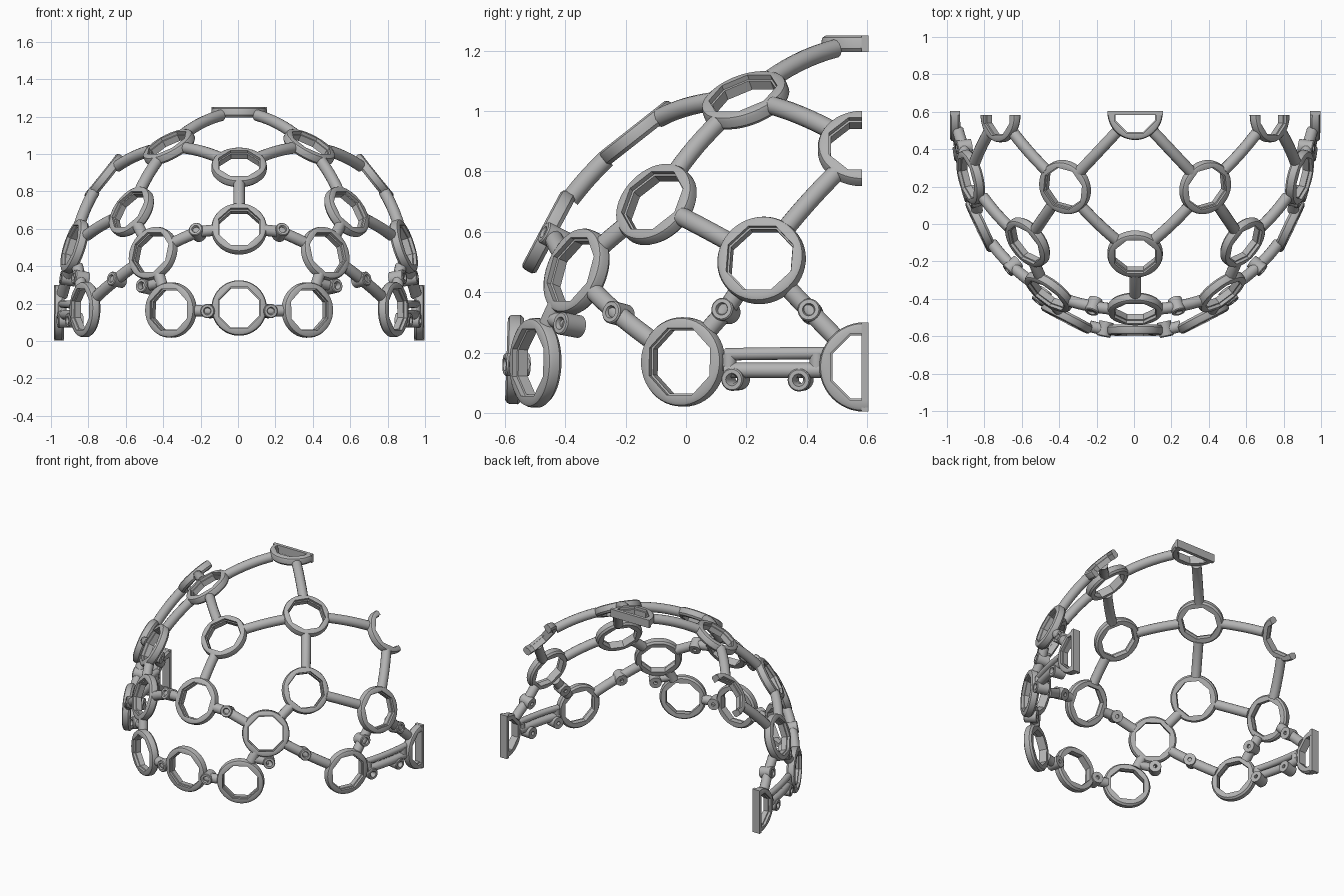
import bpy, bmesh, math
from mathutils import Vector, Matrix

if "Cube" in bpy.data.objects:
    bpy.data.objects.remove(bpy.data.objects["Cube"], do_unlink=True)

grey = bpy.data.materials.new("mid grey plastic")
grey.use_nodes = True
grey.diffuse_color = (0.45, 0.45, 0.45, 1)
grey.node_tree.nodes["Principled BSDF"].inputs["Base Color"].default_value = grey.diffuse_color

# Head-shaped shell that all parts follow
MID = Vector((0.006, 0.6, 0.145))
RAD = Vector((0.96, 1.2, 1.08))
RING_R = 0.148
HALF_T = 0.027
BACK = 0.604


def place(p, side=1):
    return Vector((MID.x + p[0] * side, p[1], p[2]))


def level(p):
    return Vector([(p[i] - MID[i]) / RAD[i] for i in range(3)]).length


def on_shell(p, k=0.985):
    return MID + (p - MID) * (k / level(p))


def normal(p):
    return Vector([(p[i] - MID[i]) / RAD[i] ** 2 for i in range(3)]).normalized()


def frame(p):
    n = normal(p)
    u = Vector((0, 0, 1)).cross(n)
    u = u.normalized() if u.length > 0.05 else Vector((1, 0, 0))
    m = Matrix((u, n.cross(u), n)).transposed().to_4x4()
    m.translation = p
    return m


def finish(name, bm):
    bmesh.ops.recalc_face_normals(bm, faces=bm.faces)
    for f in bm.faces:
        f.smooth = True
    for e in bm.edges:
        e.smooth = len(e.link_faces) == 2 and e.calc_face_angle(0) < math.radians(35)
    mesh = bpy.data.meshes.new(name)
    bm.to_mesh(mesh)
    bm.free()
    mesh.materials.append(grey)
    bpy.context.collection.objects.link(bpy.data.objects.new(name, mesh))


def bridge(bm, loops, closed):
    pairs = list(zip(loops, loops[1:]))
    if closed:
        pairs.append((loops[-1], loops[0]))
    for a, b in pairs:
        for i in range(len(a)):
            j = (i + 1) % len(a)
            bm.faces.new((a[i], a[j], b[j], b[i]))


def turned(bm, profile, m, seg):
    """Closed profile of (radius, height, octagonal?) turned about the local normal."""
    loops = []
    for r, h, octagonal in profile:
        loop = []
        for i in range(seg):
            a = math.tau * i / seg
            k = 1
            if octagonal:
                k = 1 / math.cos((a + math.pi / 8) % (math.pi / 4) - math.pi / 8)
            loop.append(bm.verts.new(m @ Vector((r * k * math.cos(a), r * k * math.sin(a), h))))
        loops.append(loop)
    bridge(bm, loops, True)


def ring(name, p, cut=None, wall=False):
    bm = bmesh.new()
    m = frame(p)
    t = HALF_T
    turned(bm, [(RING_R - 0.014, t, False), (RING_R - 0.004, t - 0.006, False),
                (RING_R, t - 0.016, False), (RING_R, 0.012 - t, False),
                (RING_R - 0.010, -t, False), (0.105, -t, True), (0.105, 0.008, True),
                (0.111, 0.010, True), (0.111, t, True)], m, 48)
    if cut:
        geom = bm.verts[:] + bm.edges[:] + bm.faces[:]
        res = bmesh.ops.bisect_plane(bm, geom=geom, plane_co=(0, cut, 0),
                                     plane_no=(0, 1, 0), clear_outer=True)
        edges = [e for e in res["geom_cut"] if isinstance(e, bmesh.types.BMEdge)]
        bmesh.ops.edgeloop_fill(bm, edges=edges)
    if wall:
        # Flat strip closing the cut side
        along = m.to_3x3() @ Vector((1, 0, 0))
        size = (2 * t, 0.022, 2 * RING_R) if abs(along.y) > 0.5 else (2 * RING_R, 0.022, 2 * t)
        made = bmesh.ops.create_cube(bm, size=1)["verts"]
        bmesh.ops.scale(bm, vec=size, verts=made)
        bmesh.ops.translate(bm, vec=(p.x, BACK - 0.011, p.z), verts=made)
    finish(name, bm)


def bar(name, points, radius=0.031, seg=14):
    bm = bmesh.new()
    loops = []
    for i, p in enumerate(points):
        d = (points[min(i + 1, len(points) - 1)] - points[max(i - 1, 0)]).normalized()
        n = normal(p)
        n = (n - d * n.dot(d)).normalized()
        s = d.cross(n)
        loops.append([bm.verts.new(p + radius * (n * math.cos(math.tau * j / seg) +
                                                 s * math.sin(math.tau * j / seg)))
                      for j in range(seg)])
    bridge(bm, loops, False)
    bm.faces.new(loops[0])
    bm.faces.new(loops[-1])
    finish(name, bm)


def link_path(a, b, via=None):
    """Follow the shell between two ring edges, optionally through a boss."""
    stops = [a, via, b] if via else [a, b]
    full = []
    for p, q in zip(stops, stops[1:]):
        kp, kq = level(p), level(q)
        for i in range(41):
            t = i / 40
            full.append(on_shell(p.lerp(q, t), kp + (kq - kp) * t))
    body = [p for p in full if min((p - a).length, (p - b).length) > RING_R - 0.02]
    step = max(1, (len(body) - 1) // 6)
    return body[:-1:step] + [body[-1]]


def boss(name, p):
    bm = bmesh.new()
    turned(bm, [(0.034, 0.038, False), (0.038, 0.033, False), (0.038, -0.043, False),
                (0.012, -0.043, False), (0.012, 0.018, False), (0.021, 0.038, False)],
           frame(p), 24)
    finish(name, bm)


# Ring centres: the middle line, then one side to be mirrored
MIDDLE = {"brow": (0, -0.568, 0.177), "forehead": (0, -0.455, 0.6),
          "front_top": (0, -0.16, 0.929), "crown": (0, 0.597, 1.2235)}
SIDE = {"brow_side": (0.365, -0.5, 0.166), "forehead_side": (0.46, -0.363, 0.467),
        "upper_side": (0.575, -0.098, 0.691), "top_side": (0.375, 0.197, 1.037),
        "ear_upper": (0.88, 0.25, 0.506), "temple": (0.825, -0.01, 0.169),
        "ear": (0.963, 0.59, 0.152), "rear_upper": (0.72, 0.585, 0.876)}
# Bars between rings, with the boss each one passes through
LINKS = [("brow", "brow_side", (0.16, -0.55, 0.16)),
         ("forehead", "forehead_side", (0.223, -0.44, 0.583)),
         ("front_top", "top_side", None), ("top_side", "crown", None),
         ("top_side", "upper_side", None), ("top_side", "rear_upper", None),
         ("upper_side", "forehead_side", None), ("upper_side", "ear_upper", None),
         ("ear_upper", "rear_upper", None), ("forehead_side", "brow_side", None),
         ("forehead_side", "temple", (0.672, -0.247, 0.333)),
         ("temple", "ear_upper", (0.87, 0.12, 0.343)),
         ("ear_upper", "ear", (0.95, 0.405, 0.343))]

middle = {k: place(v) for k, v in MIDDLE.items()}
for key, p in middle.items():
    ring(key + "_ring", p, BACK if key == "crown" else None, key == "crown")
bar("forehead_to_front_top_bar", link_path(middle["forehead"], middle["front_top"]))

for tag, side in (("left", 1), ("right", -1)):
    spots = dict(middle)
    cuts = {"ear": BACK, "rear_upper": BACK - 0.02}
    for key, p in SIDE.items():
        spots[key] = place(p, side)
        ring(f"{tag}_{key}_ring", spots[key], cuts.get(key), key == "ear")

    for a, b, via in LINKS:
        if via:
            via = on_shell(place(via, side))
            boss(f"{tag}_{a}_to_{b}_boss", via)
        bar(f"{tag}_{a}_to_{b}_bar", link_path(spots[a], spots[b], via))

    # Boss standing beside the short brow bar, on a stub
    p = on_shell(place((0.505, -0.395, 0.293), side))
    boss(f"{tag}_brow_boss", p)
    bar(f"{tag}_brow_stub", [p, on_shell(place((0.42, -0.43, 0.31), side))], 0.027)

    # Slotted double bar by the ear, with two bosses under it
    def strip(name, y0, z0, y1, z1, radius):
        pts = [on_shell(place((0.91, y0 + (y1 - y0) * i / 6, z0 + (z1 - z0) * i / 6), side), 0.995)
               for i in range(7)]
        bar(f"{tag}_{name}", pts, radius)

    strip("slot_upper_bar", 0.115, 0.196, 0.47, 0.196, 0.021)
    strip("slot_lower_bar", 0.115, 0.141, 0.47, 0.141, 0.026)
    strip("slot_front_end", 0.13, 0.141, 0.13, 0.196, 0.024)
    strip("slot_rear_end", 0.44, 0.141, 0.44, 0.196, 0.024)
    for label, y in (("front", 0.14), ("rear", 0.38)):
        boss(f"{tag}_slot_{label}_boss", on_shell(place((0.93, y, 0.11), side), 0.99))
